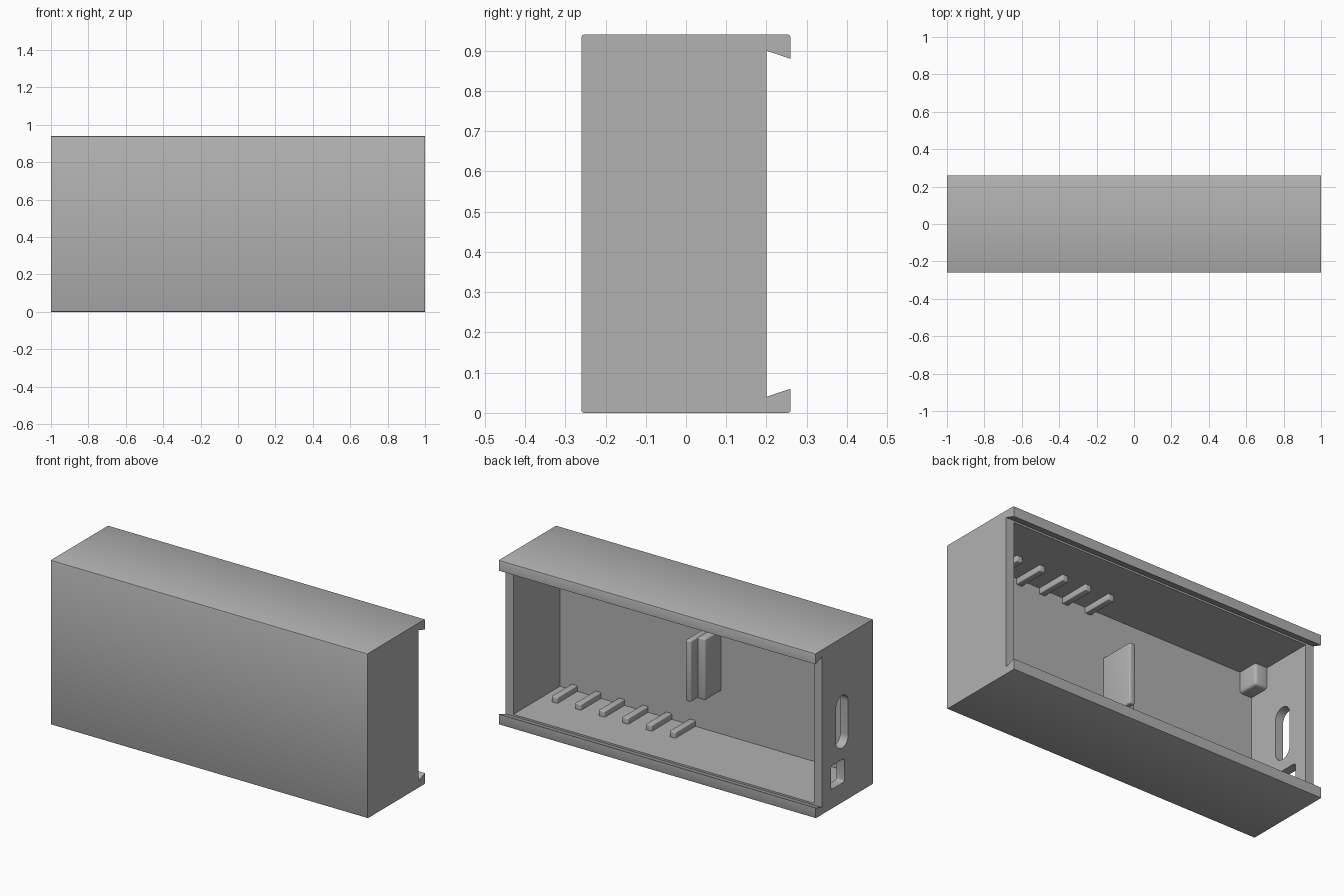
import bpy
import bmesh
from mathutils import Vector

old = bpy.data.objects.get("Cube")
if old:
    bpy.data.objects.remove(old, do_unlink=True)

HEIGHT = 0.94
FRONT, RIM, BACK = -0.26, 0.20, 0.26
WALL = 0.05
INNER_FRONT = -0.22
SINK = 0.02          # how far attached parts reach into the walls

grey = bpy.data.materials.new("plain_grey")
grey.use_nodes = True
grey.diffuse_color = (0.445, 0.445, 0.445, 1)
grey.node_tree.nodes["Principled BSDF"].inputs["Base Color"].default_value = grey.diffuse_color


def finish(name, bm):
    bmesh.ops.recalc_face_normals(bm, faces=bm.faces)
    mesh = bpy.data.meshes.new(name)
    bm.to_mesh(mesh)
    bm.free()
    mesh.materials.append(grey)
    obj = bpy.data.objects.new(name, mesh)
    bpy.context.collection.objects.link(obj)
    return obj


def box(name, low, high, radius=0.0, axis=None, segments=3):
    """Box between two corners; rounds all edges, or only those along one axis."""
    low, high = Vector(low), Vector(high)
    bm = bmesh.new()
    bmesh.ops.create_cube(bm, size=1)
    for v in bm.verts:
        v.co = (low + high) / 2 + v.co * (high - low)
    if radius:
        edges = [e for e in bm.edges if axis is None
                 or abs((e.verts[0].co - e.verts[1].co)[axis]) > 1e-4]
        bmesh.ops.bevel(bm, geom=edges, offset=radius, segments=segments,
                        profile=0.5, affect='EDGES')
    return finish(name, bm)


def mirrored_z(name, low, high, radius):
    """The same part at the floor and at the ceiling."""
    box("lower_" + name, low, high, radius)
    box("upper_" + name, (low[0], low[1], HEIGHT - high[2]),
        (high[0], high[1], HEIGHT - low[2]), radius)


# Housing: side profile with dovetail lips, extruded along x
half = [(FRONT, 0), (BACK, 0), (BACK, 0.06), (RIM, 0.04)]
profile = half + [(y, HEIGHT - z) for y, z in reversed(half)]
bm = bmesh.new()
face = bm.faces.new([bm.verts.new((-1, y, z)) for y, z in profile])
ret = bmesh.ops.extrude_face_region(bm, geom=[face])
for v in ret["geom"]:
    if isinstance(v, bmesh.types.BMVert):
        v.co.x = 1
outer = [e for e in bm.edges
         if abs(e.verts[0].co.x - e.verts[1].co.x) > 1
         and (e.verts[0].co.z < 0.001 or e.verts[0].co.z > HEIGHT - 0.001)]
bmesh.ops.bevel(bm, geom=outer, offset=0.006, segments=2, profile=0.5, affect='EDGES')
housing = finish("housing", bm)

# Cavity and the two openings in the end wall
cutters = [
    box("cavity_cutter", (-1 + WALL, INNER_FRONT, WALL),
        (1 - WALL, RIM + 0.01, HEIGHT - WALL)),
    box("slot_cutter", (-1.1, -0.035, 0.31), (-0.9, 0.075, 0.61), 0.054, 0, 8),
    box("port_cutter", (-1.1, 0.0, 0.11), (-0.9, 0.12, 0.245), 0.012, 0),
]
bpy.context.view_layer.objects.active = housing
for cutter in cutters:
    cutter.hide_render = True
    mod = housing.modifiers.new("cut", 'BOOLEAN')
    mod.operation = 'DIFFERENCE'
    mod.solver = 'EXACT'
    mod.object = cutter
    bpy.ops.object.modifier_apply(modifier=mod.name)
    bpy.data.objects.remove(cutter, do_unlink=True)

# Six ribs on the floor and six on the ceiling
for i in range(6):
    x = 0.114 + i * 0.149
    mirrored_z(f"rib_{i + 1}", (x - 0.019, INNER_FRONT - SINK, WALL - SINK),
               (x + 0.019, -0.04, WALL + 0.033), 0.005)

# Stepped pair of upright fins on the inside of the front wall
box("long_fin", (-0.02, INNER_FRONT - SINK, 0.295), (0.014, -0.015, 0.645), 0.008)
box("short_fin", (-0.068, INNER_FRONT - SINK, 0.295), (-0.018, -0.075, 0.645), 0.008)

# Corner blocks beside the end wall with the openings
mirrored_z("corner_block", (-1 + WALL - SINK, INNER_FRONT - SINK, WALL - SINK),
           (-0.875, -0.10, WALL + 0.12), 0.015)

# Smooth the rounded edges, keep the corners crisp
bpy.ops.object.select_all(action='DESELECT')
for obj in bpy.context.collection.objects:
    if obj.type == 'MESH' and obj.data.materials and obj.data.materials[0] == grey:
        obj.select_set(True)
bpy.context.view_layer.objects.active = housing
bpy.ops.object.shade_smooth_by_angle(angle=0.6)
